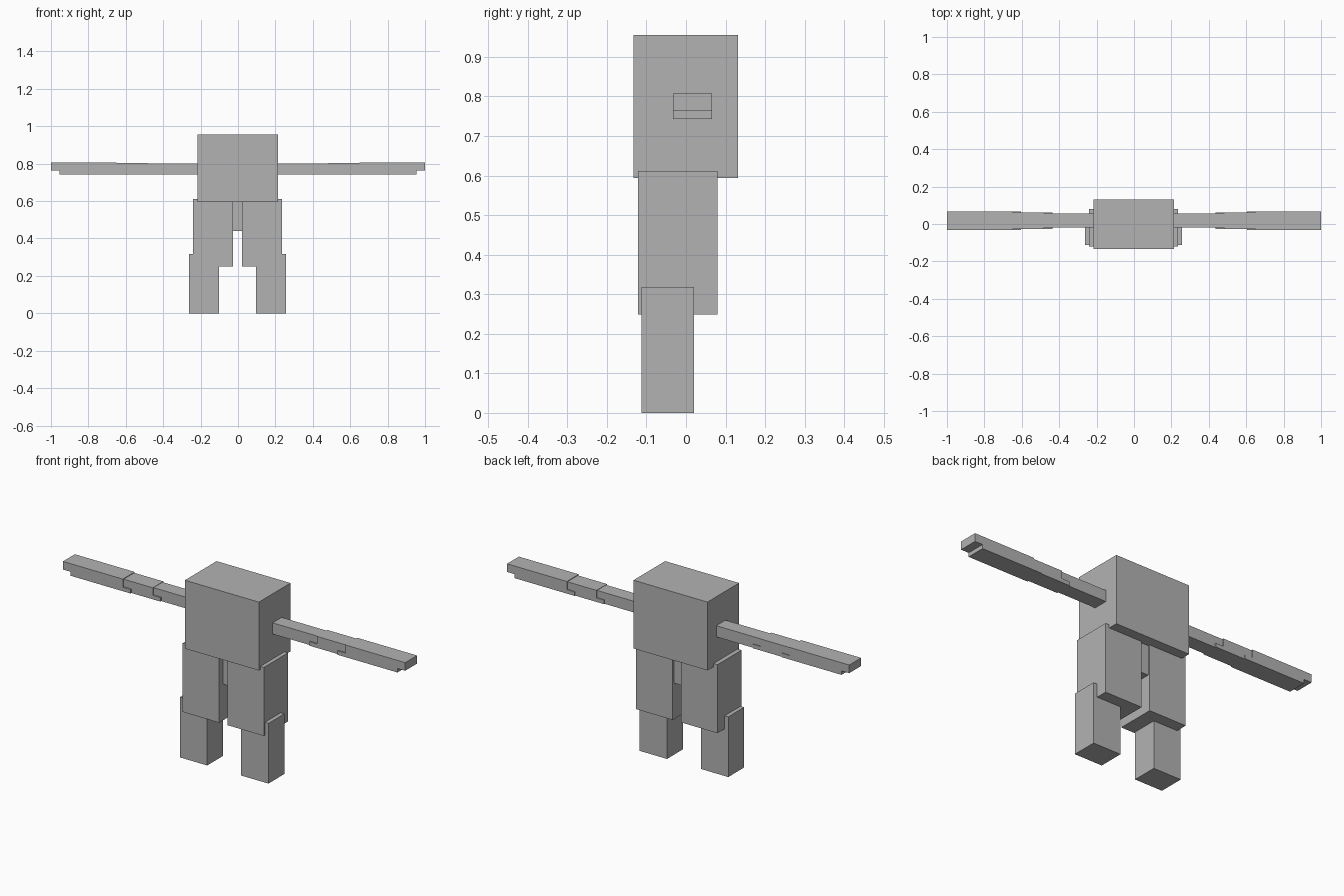
import bpy

# Remove the default cube
cube = bpy.data.objects.get("Cube")
if cube:
    bpy.data.objects.remove(cube, do_unlink=True)

# Single flat colour
grey = bpy.data.materials.new("plain_grey")
grey.use_nodes = True
colour = (0.45, 0.45, 0.45, 1.0)
grey.diffuse_color = colour
grey.node_tree.nodes["Principled BSDF"].inputs["Base Color"].default_value = colour


def box(name, xs, ys, zs):
    """Box spanning the given (low, high) ranges."""
    spans = [sorted(s) for s in (xs, ys, zs)]
    bpy.ops.mesh.primitive_cube_add(size=1, location=[(a + b) / 2 for a, b in spans])
    obj = bpy.context.object
    obj.name = name
    for v in obj.data.vertices:
        for axis, (a, b) in enumerate(spans):
            v.co[axis] *= b - a
    obj.data.materials.append(grey)
    return obj


# Torso and the small block hanging between the legs
box("torso", (-0.217, 0.215), (-0.133, 0.131), (0.594, 0.955))
box("hip_block", (-0.026, 0.022), (-0.088, 0.07), (0.44, 0.62))

# Arm segments: name, inner x, outer x, y range, top z
ARM_SEGMENTS = [
    ("inner", 0.15, 0.48, (-0.019, 0.057), 0.802),
    ("middle", 0.48, 0.65, (-0.026, 0.062), 0.804),
    ("outer", 0.65, 1.0, (-0.033, 0.066), 0.807),
]
LAYER_Z, ARM_BOTTOM, LAYER_SHIFT = 0.764, 0.743, 0.045

for side, s in (("left", 1), ("right", -1)):
    # Legs
    def leg_x(a, b):
        return (s * a - 0.002, s * b - 0.002)

    box(side + "_thigh", leg_x(0.024, 0.238), (-0.121, 0.08), (0.249, 0.611))
    box(side + "_shin", leg_x(0.099, 0.259), (-0.113, 0.02), (0, 0.318))

    # Arms, with the lower layer set back towards the torso
    for part, inner, outer, depth, top in ARM_SEGMENTS:
        box(f"{side}_{part}_arm_upper", (s * inner, s * outer), depth, (LAYER_Z, top))
        box(f"{side}_{part}_arm_lower",
            (s * (inner - LAYER_SHIFT), s * (outer - LAYER_SHIFT)),
            depth, (ARM_BOTTOM, LAYER_Z))
